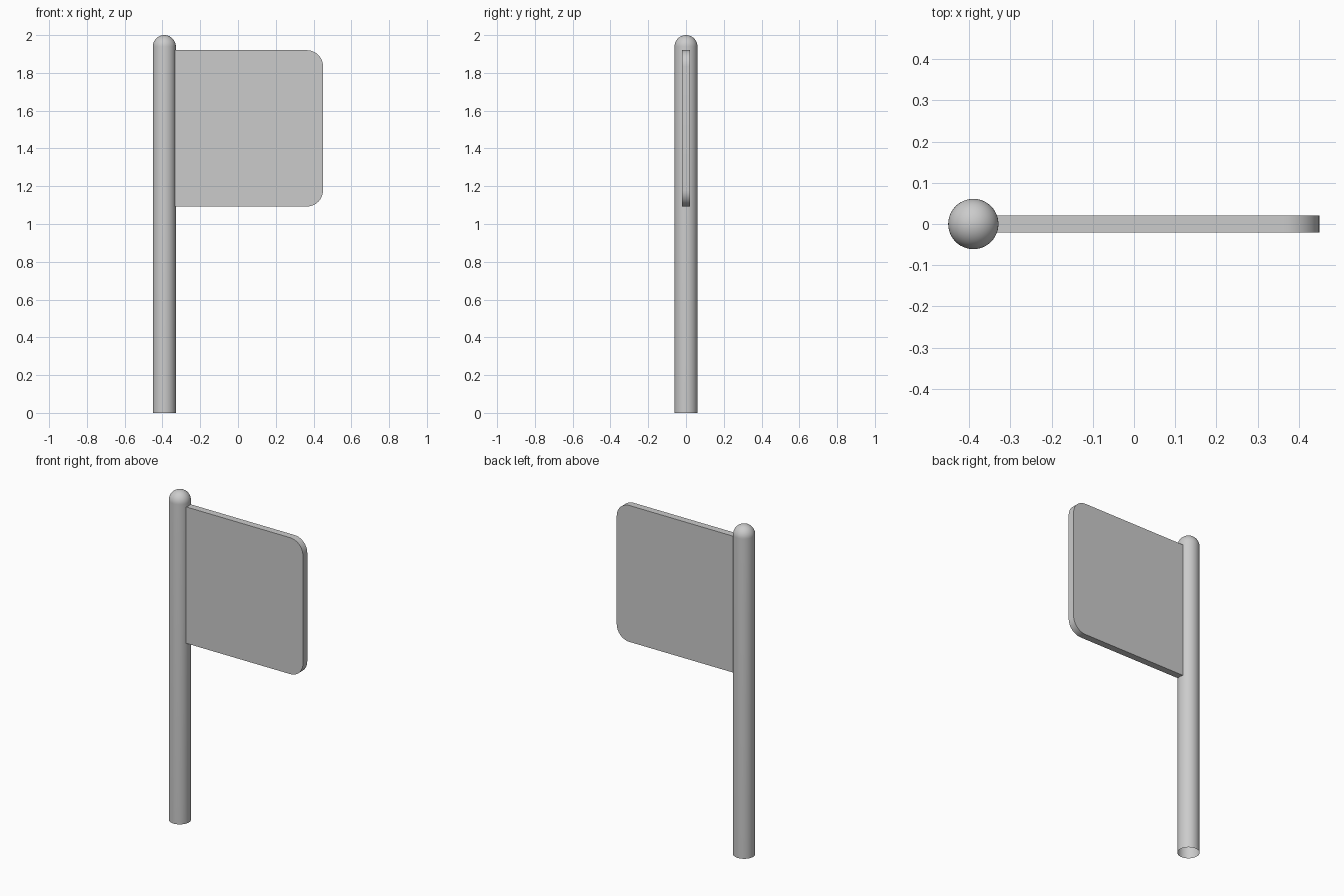
import bpy
import bmesh
from math import sin, cos, pi, radians

if "Cube" in bpy.data.objects:
    bpy.data.objects.remove(bpy.data.objects["Cube"])

POLE_X, POLE_R, TOP = -0.39, 0.061, 2.0


def finish(name, bm, angle=30):
    bmesh.ops.recalc_face_normals(bm, faces=bm.faces[:])
    mesh = bpy.data.meshes.new(name)
    bm.to_mesh(mesh)
    bm.free()
    obj = bpy.data.objects.new(name, mesh)
    bpy.context.collection.objects.link(obj)
    bpy.ops.object.select_all(action='DESELECT')
    bpy.context.view_layer.objects.active = obj
    obj.select_set(True)
    bpy.ops.object.shade_smooth_by_angle(angle=radians(angle))
    return obj


# Pole: lathed tube with a domed top and an open foot
bm = bmesh.new()
steps = 12
profile = [(POLE_R, 0.0)]
profile += [(POLE_R * cos(i / steps * pi / 2), TOP - POLE_R + POLE_R * sin(i / steps * pi / 2))
            for i in range(steps + 1)]
verts = [bm.verts.new((r, 0, z)) for r, z in profile]
edges = [bm.edges.new(pair) for pair in zip(verts, verts[1:])]
bmesh.ops.spin(bm, geom=verts + edges, cent=(0, 0, 0), axis=(0, 0, 1),
               angle=2 * pi, steps=48, use_duplicate=False)
bmesh.ops.remove_doubles(bm, verts=bm.verts[:], dist=1e-5)
pole = finish("pole", bm)
pole.location.x = POLE_X

# Flag panel: slab with its two outer corners rounded
x0, x1, z0, z1, half, rad = -0.345, 0.45, 1.093, 1.92, 0.021, 0.085
outline = [(x0, z1), (x0, z0)]
for cz, start in ((z0 + rad, -pi / 2), (z1 - rad, 0)):
    for i in range(13):
        a = start + i / 12 * pi / 2
        outline.append((x1 - rad + rad * cos(a), cz + rad * sin(a)))
bm = bmesh.new()
face = bm.faces.new([bm.verts.new((x, -half, z)) for x, z in outline])
out = bmesh.ops.extrude_face_region(bm, geom=[face], use_keep_orig=True)
moved = [g for g in out["geom"] if isinstance(g, bmesh.types.BMVert)]
bmesh.ops.translate(bm, verts=moved, vec=(0, 2 * half, 0))
finish("flag_panel", bm)
